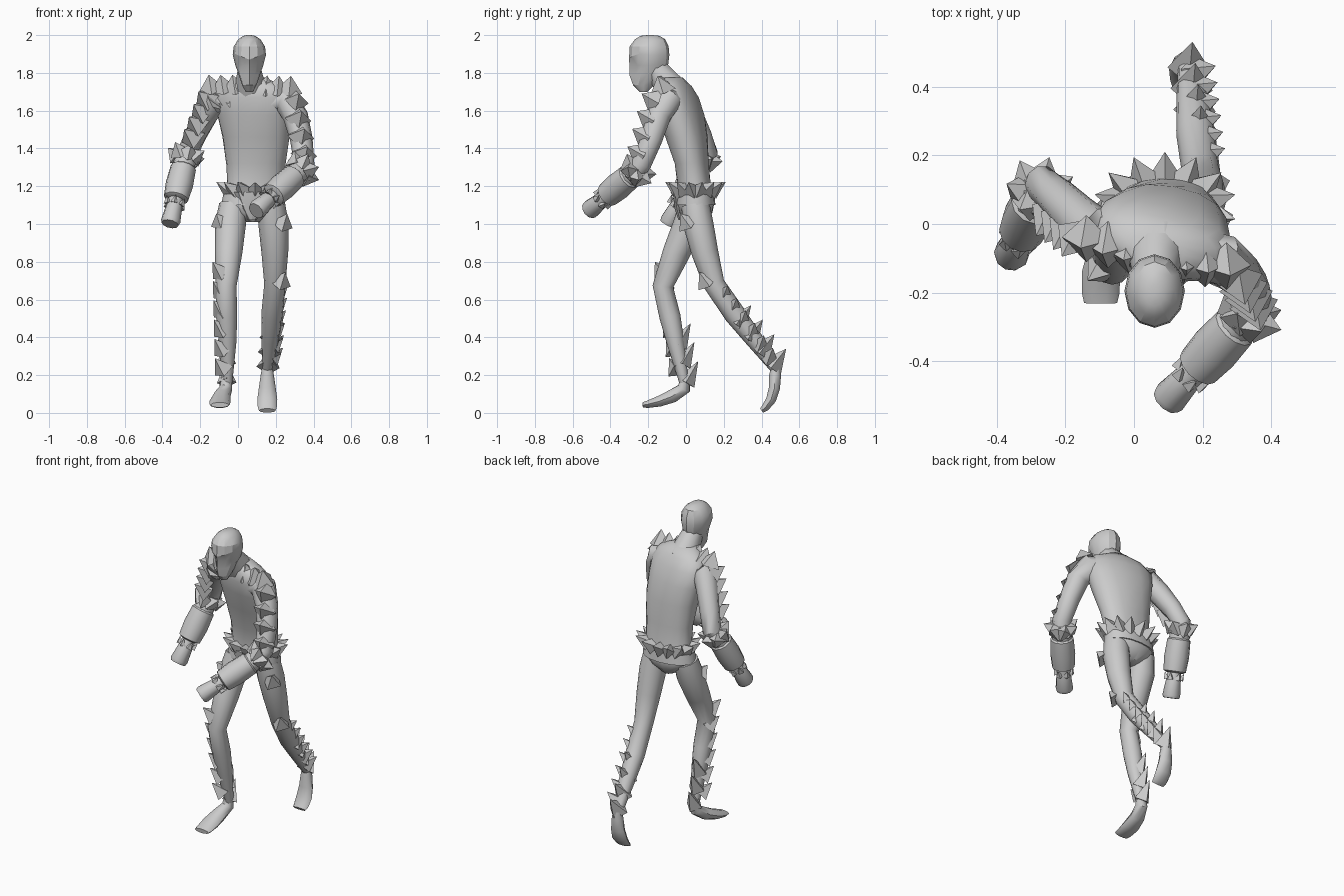
import bpy, bmesh
from math import cos, sin, pi, radians
from mathutils import Vector as V


def finish(name, bm, angle=None):
    bmesh.ops.recalc_face_normals(bm, faces=bm.faces)
    me = bpy.data.meshes.new(name)
    bm.to_mesh(me)
    bm.free()
    ob = bpy.data.objects.new(name, me)
    bpy.context.collection.objects.link(ob)
    if angle:
        for p in me.polygons:
            p.use_smooth = True
        me.set_sharp_from_angle(angle=radians(angle))
    return ob


def skin(name, rings, angle=40):
    """Bridge a list of point rings and cap both ends."""
    bm = bmesh.new()
    vs = [[bm.verts.new(p) for p in r] for r in rings]
    n = len(vs[0])
    for a, b in zip(vs, vs[1:]):
        for i in range(n):
            j = (i + 1) % n
            bm.faces.new((a[i], a[j], b[j], b[i]))
    bm.faces.new(vs[0])
    bm.faces.new(vs[-1])
    return finish(name, bm, angle)


def frame(axis, ref=V((1, 0, 0))):
    t = axis.normalized()
    if abs(t.dot(ref)) > 0.9:
        ref = V((0, 0, 1))
    u = (ref - t * t.dot(ref)).normalized()
    return u, t.cross(u)


def limb(name, pts, sides=10, angle=40):
    """Tube through (x, y, z, width radius[, depth radius])."""
    c = [V(p[:3]) for p in pts]
    rings = []
    for i, p in enumerate(pts):
        u, v = frame(c[min(i + 1, len(c) - 1)] - c[max(i - 1, 0)])
        rings.append([c[i] + u * p[3] * cos(2 * pi * k / sides) + v * p[-1] * sin(2 * pi * k / sides)
                      for k in range(sides)])
    return skin(name, rings, angle)


def stack(secs, sides, power=1.0):
    """Horizontal oval rings from (x, y, z, rx, ry, yaw)."""
    rings = []
    for x, y, z, rx, ry, yaw in secs:
        ring = []
        for k in range(sides):
            a = 2 * pi * k / sides - pi / 2
            px = rx * abs(cos(a)) ** power * (1 if cos(a) > 0 else -1)
            py = ry * abs(sin(a)) ** power * (1 if sin(a) > 0 else -1)
            w = radians(yaw)
            ring.append(V((x + px * cos(w) - py * sin(w), y + px * sin(w) + py * cos(w), z)))
        rings.append(ring)
    return rings


def spike(bm, base, d, r):
    """Four-sided pyramid."""
    u, v = frame(d)
    b = [bm.verts.new(base - d * 0.1 + u * r * cos(k * pi / 2) + v * r * sin(k * pi / 2)) for k in range(4)]
    tip = bm.verts.new(base + d)
    for k in range(4):
        bm.faces.new((b[k], b[(k + 1) % 4], tip))
    bm.faces.new(b)


def row(name, start, end, n, d, r):
    bm = bmesh.new()
    for i in range(n):
        spike(bm, V(start).lerp(V(end), i / max(n - 1, 1)), V(d), r)
    finish(name, bm)


def crown(name, centre, axis, rx, ry, n, out, lean, r):
    bm = bmesh.new()
    t = V(axis).normalized()
    u, v = frame(t)
    for i in range(n):
        a = 2 * pi * (i + 0.5) / n
        spike(bm, V(centre) + u * rx * cos(a) + v * ry * sin(a),
              (u * cos(a) + v * sin(a)) * out + t * lean, r)
    finish(name, bm)


# Torso, hunched and twisted
skin("torso", stack([
    (.075, .05, 1.01, .04, .05, 0), (.075, .05, 1.06, .12, .09, 3), (.08, .05, 1.11, .165, .10, 3),
    (.09, .045, 1.19, .145, .088, 0), (.095, .03, 1.32, .158, .09, -5), (.095, .003, 1.46, .18, .108, -10),
    (.085, -.025, 1.58, .20, .112, -14), (.08, -.05, 1.67, .21, .105, -15),
    (.075, -.065, 1.73, .17, .085, -15), (.065, -.075, 1.775, .08, .055, -12)], 16, .9), 50)

# Belt with spikes and hanging front panel
skin("belt", stack([(.08, .05, 1.10, .17, .106, 2), (.085, .05, 1.16, .162, .10, 1)], 16, .92), 40)
crown("belt_spikes", (.09, .05, 1.18), (0, 0, 1), .14, .09, 14, .07, .042, .05)
skin("front_panel", stack([(.075, -.01, 1.02, .02, .03, 0), (.075, -.02, 1.08, .06, .04, 0),
                           (.08, -.03, 1.17, .11, .04, 0)], 8), 30)

# Neck and head with masked face: V-shaped brow, ridge nose, hollow cheeks
limb("neck", [(.067, -.06, 1.69, .09), (.063, -.115, 1.765, .074), (.06, -.165, 1.83, .06)])
head = stack([
    (.06, -.225, 1.70, .02, .02, 0), (.06, -.225, 1.735, .038, .055, 0), (.06, -.205, 1.79, .056, .092, 0),
    (.06, -.195, 1.84, .074, .10, 0), (.06, -.195, 1.895, .088, .107, 0), (.06, -.195, 1.94, .083, .103, 0),
    (.06, -.19, 1.978, .058, .08, 0), (.06, -.19, 1.996, .032, .05, 0), (.06, -.19, 2.0, .01, .015, 0)], 12)
for k, drop, hollow in ((0, .025, -.004), (1, .008, .024), (11, .008, .024), (2, -.006, .014), (10, -.006, .014)):
    head[4][k].z -= drop
    head[3][k].y += hollow
    head[2][k].y += hollow * .8
skin("head", head, 26)

# Arms: upper arm, gauntlet, fist, spikes
arms = {
    "right": ([(-.03, -.04, 1.65, .075), (-.12, -.025, 1.655, .078), (-.17, .025, 1.58, .066),
               (-.225, .08, 1.47, .058), (-.265, .115, 1.38, .055), (-.285, .07, 1.30, .05)],
              (-.27, .105, 1.38), (-.36, -.095, 1.0)),
    "left": ([(.17, -.08, 1.65, .075), (.255, -.105, 1.65, .078), (.305, -.145, 1.57, .067),
              (.335, -.182, 1.45, .06), (.35, -.235, 1.32, .055), (.31, -.29, 1.25, .05)],
             (.35, -.24, 1.30), (.095, -.515, 1.07))}
for side, (path, e, h) in arms.items():
    limb(side + "_upper_arm", path)
    e, h = V(e), V(h)
    at = lambda f: tuple(e.lerp(h, f))
    limb(side + "_forearm", [at(0) + (.056,), at(.25) + (.06,)])
    limb(side + "_gauntlet", [at(.2) + (.058,), at(.22) + (.068,), at(.45) + (.073,), at(.64) + (.066,),
                              at(.66) + (.05,)], 12, 35)
    limb(side + "_fist", [at(.6) + (.038,), at(.78) + (.044,), at(.96) + (.052,), at(1) + (.046,)])
    crown(side + "_elbow_spikes", at(.07), h - e, .048, .048, 7, .056, -.035, .058)
    crown(side + "_wrist_spikes", at(.74), h - e, .042, .042, 6, .014, -.035, .022)

# Shoulder and upper arm spikes
row("right_collar_spikes", (-.015, -.08, 1.715), (-.14, -.045, 1.715), 3, (-.015, -.025, .075), .072)
row("right_arm_spikes", (-.165, -.04, 1.66), (-.24, .02, 1.46), 4, (-.045, -.055, .04), .072)
row("left_collar_spikes", (.145, -.11, 1.705), (.27, -.125, 1.705), 3, (.01, -.025, .08), .072)
row("left_arm_spikes", (.305, -.165, 1.65), (.35, -.24, 1.37), 4, (.018, -.07, .04), .072)

# Striding legs
limb("right_leg", [(-.025, .04, 1.10, .075), (-.04, .015, 1.0, .082), (-.05, -.05, .85, .073),
                   (-.063, -.122, .67, .055), (-.06, -.085, .51, .056), (-.055, -.055, .37, .046),
                   (-.055, -.01, .16, .025)], 12)
limb("left_leg", [(.175, .05, 1.10, .075), (.188, .065, 1.0, .08), (.195, .10, .85, .071),
                  (.195, .15, .68, .056), (.18, .26, .52, .057), (.17, .36, .39, .047),
                  (.155, .475, .23, .026)], 12)

# Feet, both heels lifted
limb("right_foot", [(-.058, -.005, .20, .028, .026), (-.065, -.01, .13, .035, .036),
                    (-.085, -.07, .09, .046, .037), (-.095, -.14, .062, .056, .03),
                    (-.097, -.205, .045, .054, .02), (-.097, -.23, .042, .048, .014)])
limb("left_foot", [(.155, .475, .25, .026, .025), (.155, .472, .2, .035, .033),
                   (.155, .468, .13, .045, .031), (.155, .45, .07, .053, .028),
                   (.155, .42, .028, .05, .021), (.155, .40, .012, .044, .014)])

# Leg spikes: outer rows, large calf rows and thigh studs
row("right_shin_spikes", (-.09, -.125, .74), (-.078, -.05, .23), 6, (-.045, -.04, .06), .056)
row("right_calf_spikes", (-.065, -.035, .37), (-.06, .005, .17), 3, (-.005, .06, .105), .052)
row("left_shin_spikes", (.205, .20, .62), (.178, .44, .29), 6, (.06, .02, .055), .052)
row("left_calf_spikes", (.185, .275, .48), (.16, .46, .25), 4, (.01, .07, .09), .062)
row("right_thigh_stud", (-.09, -.02, 1.01), (-.09, -.02, 1.01), 1, (-.025, -.035, .045), .06)
row("left_thigh_studs", (.235, .01, 1.0), (.225, .11, .69), 2, (.025, -.04, .055), .06)
